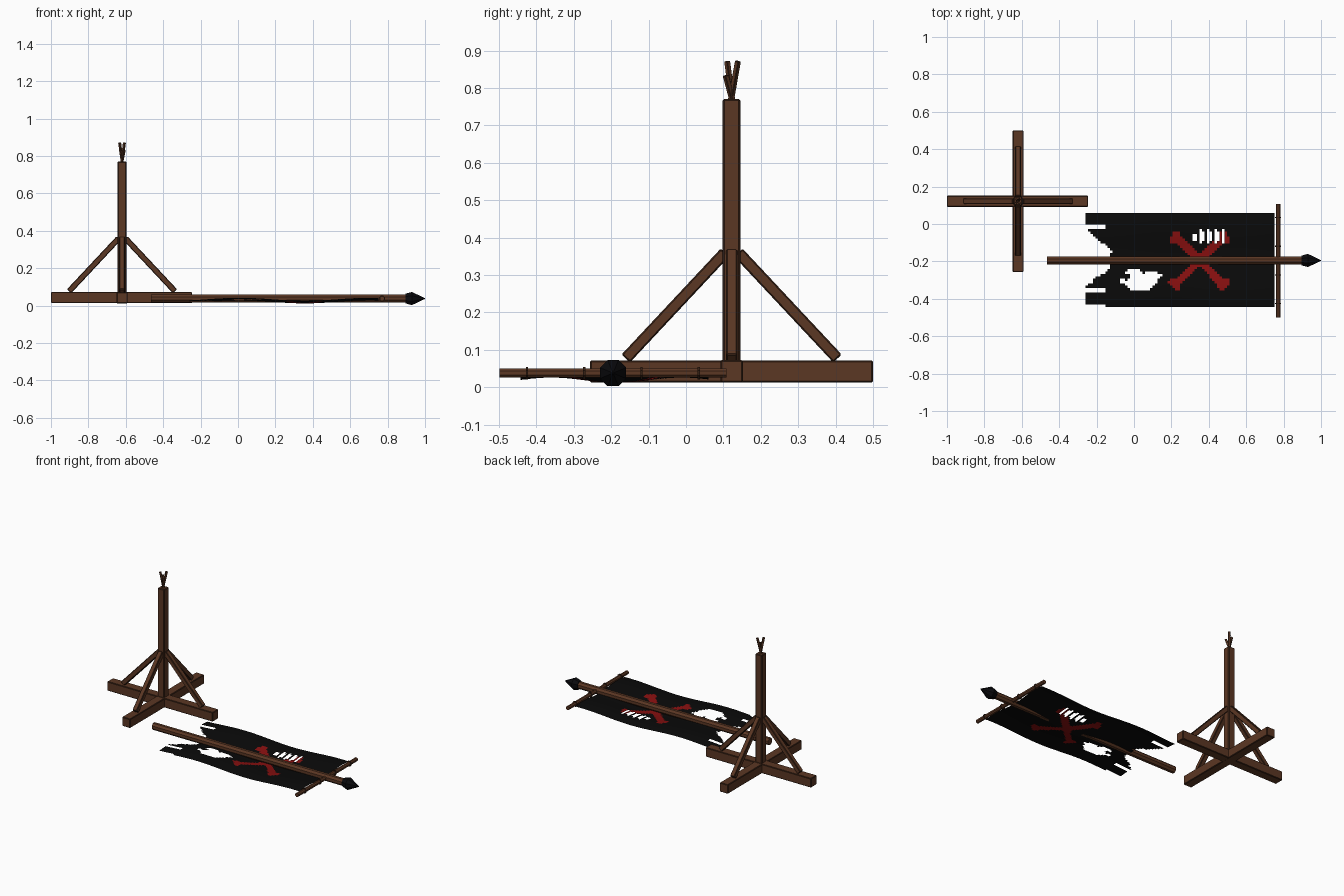
import bpy, bmesh, math, random
from mathutils import Vector, Matrix

random.seed(4)
if "Cube" in bpy.data.objects:
    bpy.data.objects.remove(bpy.data.objects["Cube"])


def material(name, r, g, b):
    """Matte flat colour."""
    m = bpy.data.materials.new(name)
    m.use_nodes = True
    m.diffuse_color = (r, g, b, 1)
    m.roughness = 1
    m.specular_intensity = 0
    node = m.node_tree.nodes["Principled BSDF"]
    node.inputs["Base Color"].default_value = (r, g, b, 1)
    node.inputs["Roughness"].default_value = 1
    node.inputs["Specular IOR Level"].default_value = 0
    return m


wood = material("brown wood", 0.105, 0.038, 0.017)
dark_wood = material("dark worn wood", 0.035, 0.014, 0.007)
black_cloth = material("black cloth", 0.003, 0.003, 0.003)
iron = material("black iron", 0.003, 0.003, 0.004)
red = material("red paint", 0.25, 0.005, 0.005)


def add_object(name, bm, *mats):
    bmesh.ops.recalc_face_normals(bm, faces=bm.faces)
    mesh = bpy.data.meshes.new(name)
    bm.to_mesh(mesh)
    bm.free()
    for m in mats:
        mesh.materials.append(m)
    ob = bpy.data.objects.new(name, mesh)
    bpy.context.collection.objects.link(ob)
    return ob


def placing(a, b, turn=0):
    """Matrix that lays a unit-high z shape between two points."""
    a, b = Vector(a), Vector(b)
    d = b - a
    rot = d.to_track_quat('Z', 'Y').to_matrix().to_4x4()
    return Matrix.Translation((a + b) / 2) @ rot @ Matrix.Rotation(turn, 4, 'Z'), d.length


def timber(name, a, b, width, bevel=0.004):
    """Square timber with worn dark edges."""
    mat, length = placing(a, b)
    bm = bmesh.new()
    bmesh.ops.create_cube(bm, size=1, matrix=mat @ Matrix.Diagonal((width, width, length, 1)))
    ob = add_object(name, bm, wood, dark_wood)
    mod = ob.modifiers.new("worn edges", 'BEVEL')
    mod.width = bevel
    mod.segments = 1
    mod.material = 1


def rod(name, a, b, r1, r2=None, sides=8, mat=wood):
    place, length = placing(a, b, math.pi / sides)
    bm = bmesh.new()
    bmesh.ops.create_cone(bm, cap_ends=True, segments=sides, radius1=r1,
                          radius2=r1 if r2 is None else r2, depth=length, matrix=place)
    add_object(name, bm, mat)


# Stand: crossed base beams, post, four braces
CX, CY = -0.62, 0.122
timber("base_beam_side", (-1, CY, 0.043), (-0.245, CY, 0.043), 0.06)
timber("base_beam_front_back", (CX, -0.257, 0.042), (CX, 0.5, 0.042), 0.059)
timber("post", (CX, CY, 0.06), (CX, CY, 0.771), 0.048, 0.005)
for name, dx, dy in (("left", 1, 0), ("right", -1, 0), ("back", 0, 1), ("front", 0, -1)):
    timber("brace_" + name, (CX + dx * 0.283, CY + dy * 0.283, 0.077),
           (CX + dx * 0.018, CY + dy * 0.018, 0.36), 0.031)

# Prongs on top of the post
for i, (dx, dy, top) in enumerate(((0.013, 0.017, 0.872), (-0.013, -0.012, 0.872),
                                   (0.012, -0.016, 0.834), (-0.01, 0.012, 0.845))):
    timber(f"prong_{i + 1}", (CX - dx * 0.15, CY - dy * 0.15, 0.765),
           (CX + dx, CY + dy, top), 0.013, 0.002)

# Banner pole, spear tip, crossbar with ties
PY, PZ = -0.195, 0.038
rod("banner_pole", (-0.465, PY, PZ), (0.91, PY, PZ), 0.023)
rod("tip_collar", (0.895, PY, PZ), (0.93, PY, PZ), 0.028, 0.038, mat=iron)
rod("tip_point", (0.93, PY, PZ), (1.0, PY, PZ), 0.038, 0.002, mat=iron)
rod("crossbar", (0.77, -0.499, PZ), (0.77, 0.108, PZ), 0.013)
for i in range(4):
    y = -0.425 + i * 0.153
    rod(f"crossbar_tie_{i + 1}", (0.77, y - 0.003, PZ), (0.77, y + 0.003, PZ),
        0.018, mat=dark_wood)

# Banner cloth: a wavy grid with ragged end, painted cross and torn holes
X0, X1, Y0, Y1 = -0.26, 0.75, -0.443, 0.06
COLS, ROWS = 76, 40
TORN_PATCH = [(-0.08, -0.31), (-0.03, -0.24), (0.02, -0.235), (0.05, -0.265), (0.1, -0.25),
              (0.16, -0.27), (0.12, -0.31), (0.09, -0.35), (-0.02, -0.35), (-0.04, -0.33)]


def inside(x, y, poly):
    hit = False
    for (ax, ay), (bx, by) in zip(poly, poly[1:] + poly[:1]):
        if (ay > y) != (by > y) and x < ax + (y - ay) * (bx - ax) / (by - ay):
            hit = not hit
    return hit


def ragged_edge(y):
    if y > -0.005 or -0.425 < y < -0.362:
        return X0
    if y > -0.022 or y < -0.425 or -0.362 < y < -0.345:
        return -0.16
    reach = max(y + 0.195, -0.175 - y)
    return -0.12 - 0.14 * min(1, max(0, (reach - 0.045) / 0.125)) + random.uniform(-0.01, 0.01)


def torn(x, y, col):
    # row of slits
    if 0.31 < x < 0.49 and col % 3:
        return abs(y + 0.067) < (0.02 if x < 0.345 else 0.038 if col % 3 == 1 else 0.026)
    # large tear with a scrap of cloth left in it
    return inside(x, y, TORN_PATCH) and math.hypot(x + 0.04, (y + 0.285) * 1.8) > 0.025


def painted(x, y):
    # crossed strokes with knobbed ends
    u, v = abs(x - 0.35), abs(y + 0.195)
    if abs(u - v) < 0.03 and u < 0.15 and v < 0.15:
        return True
    return min(math.hypot(u - 0.145, v - 0.115), math.hypot(u - 0.12, v - 0.14)) < 0.02


def cloth_height(x, y):
    return 0.027 + 0.008 * math.sin(9 * x + 1.5) + 0.007 * math.cos(18 * (y + 0.36))


bm = bmesh.new()
sx, sy = (X1 - X0) / COLS, (Y1 - Y0) / ROWS
grid = []
for j in range(ROWS + 1):
    y = Y0 + j * sy
    xs = [X0 + i * sx for i in range(COLS + 1)]
    grid.append([bm.verts.new((x, y, cloth_height(x, y))) for x in xs])
for j in range(ROWS):
    y = Y0 + (j + 0.5) * sy
    edge = ragged_edge(y)
    for i in range(COLS):
        x = X0 + (i + 0.5) * sx
        if x > edge and not torn(x, y, i):
            f = bm.faces.new((grid[j][i], grid[j][i + 1], grid[j + 1][i + 1], grid[j + 1][i]))
            f.material_index = int(painted(x, y))
            f.smooth = True
bmesh.ops.delete(bm, geom=[v for v in bm.verts if not v.link_faces], context='VERTS')
add_object("banner_cloth", bm, black_cloth, red)
